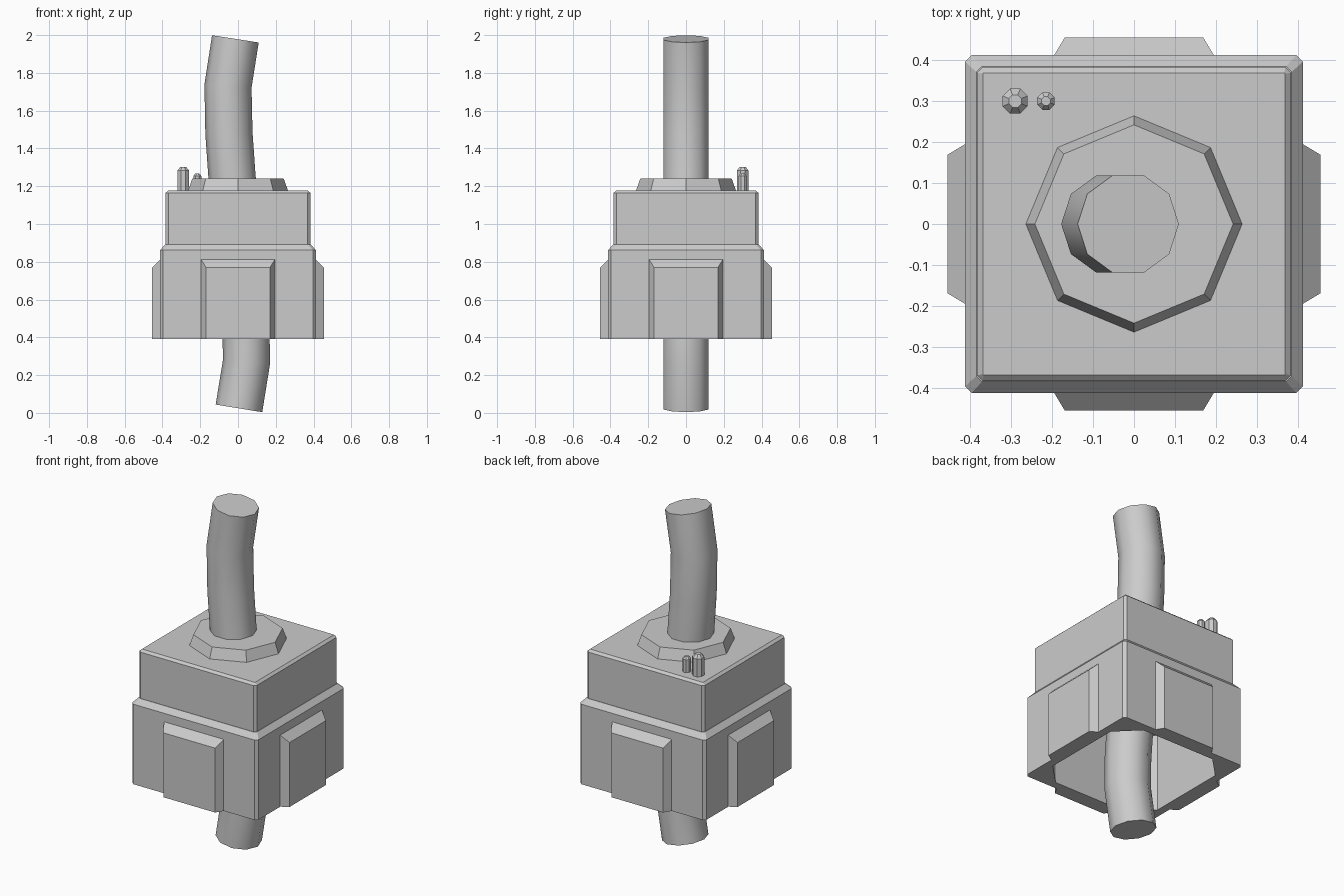
import bpy, bmesh, math
from mathutils import Vector

cube = bpy.data.objects.get("Cube")
if cube:
    bpy.data.objects.remove(cube, do_unlink=True)

grey = bpy.data.materials.new("plain grey")
grey.use_nodes = True
colour = (0.6, 0.6, 0.6, 1)
grey.diffuse_color = colour
grey.node_tree.nodes["Principled BSDF"].inputs["Base Color"].default_value = colour


def loft(name, rings, cap_start=True, cap_end=True, smooth=False):
    """Skin a list of equal-length point rings into one solid."""
    bm = bmesh.new()
    loops = [[bm.verts.new(p) for p in ring] for ring in rings]
    for a, b in zip(loops, loops[1:]):
        for i in range(len(a)):
            j = (i + 1) % len(a)
            bm.faces.new((a[i], a[j], b[j], b[i]))
    if cap_start:
        bm.faces.new(loops[0][::-1])
    if cap_end:
        bm.faces.new(loops[-1])
    bmesh.ops.recalc_face_normals(bm, faces=bm.faces)
    mesh = bpy.data.meshes.new(name)
    bm.to_mesh(mesh)
    bm.free()
    mesh.materials.append(grey)
    obj = bpy.data.objects.new(name, mesh)
    bpy.context.collection.objects.link(obj)
    if smooth:
        bpy.ops.object.select_all(action='DESELECT')
        obj.select_set(True)
        bpy.context.view_layer.objects.active = obj
        bpy.ops.object.shade_smooth_by_angle(angle=math.radians(40))
    return obj


def cut_square(half, cut, z):
    """Square ring with its corners cut off."""
    s = half - cut
    return [(half, -s, z), (half, s, z), (s, half, z), (-s, half, z),
            (-half, s, z), (-half, -s, z), (-s, -half, z), (s, -half, z)]


def polygon(radius, z, n=8, x=0, y=0, turn=0):
    return [(x + radius * math.cos(turn + math.tau * i / n),
             y + radius * math.sin(turn + math.tau * i / n), z) for i in range(n)]


# Hollow lower skirt: cavity ceiling, inner wall, rim, outer wall, sloped shoulder
loft("lower_housing", [
    cut_square(0.365, 0.125, 0.85), cut_square(0.365, 0.125, 0.39),
    cut_square(0.412, 0.016, 0.39), cut_square(0.412, 0.016, 0.862),
    cut_square(0.385, 0.014, 0.892)])

# Upper block with bevelled top
loft("upper_housing", [
    cut_square(0.383, 0.014, 0.87), cut_square(0.383, 0.014, 1.165),
    cut_square(0.369, 0.002, 1.178)])

# Four raised side pads, tapered on the sides and top
for i, side in enumerate(("front", "left", "back", "right")):
    pad = loft(side + "_pad", [
        [(-0.195, -0.40, 0.39), (0.195, -0.40, 0.39),
         (0.195, -0.40, 0.812), (-0.195, -0.40, 0.812)],
        [(-0.195, -0.412, 0.39), (0.195, -0.412, 0.39),
         (0.195, -0.412, 0.812), (-0.195, -0.412, 0.812)],
        [(-0.169, -0.455, 0.39), (0.169, -0.455, 0.39),
         (0.169, -0.455, 0.77), (-0.169, -0.455, 0.77)]])
    pad.rotation_euler.z = i * math.pi / 2

# Octagonal collar around the cable
loft("cable_collar", [polygon(0.264, 1.17), polygon(0.264, 1.178), polygon(0.242, 1.24)])

# Two small pegs on the top
for name, x, r, top in (("large_peg", -0.29, 0.033, 1.303), ("small_peg", -0.215, 0.023, 1.268)):
    t = math.pi / 8
    loft(name, [polygon(r, 1.17, 8, x, 0.3, t), polygon(r, top - r * 0.6, 8, x, 0.3, t),
                polygon(r * 0.5, top, 8, x, 0.3, t)])

# Bent ten-sided cable: sections set square to the path
path = [Vector((x, 0, z)) for x, z in (
    (0.005, 0.024), (0.045, 0.27), (0.042, 0.45), (0.02, 0.75), (0.0, 1.0),
    (-0.031, 1.24), (-0.048, 1.48), (-0.053, 1.73), (-0.014, 1.98))]
rings = []
for i, p in enumerate(path):
    d = (path[min(i + 1, len(path) - 1)] - path[max(i - 1, 0)]).normalized()
    across = Vector((d.z, 0, -d.x))
    rings.append([p + 0.125 * (math.cos(a) * across + math.sin(a) * Vector((0, 1, 0)))
                  for a in (math.tau * k / 10 for k in range(10))])
loft("cable", rings, smooth=True)
